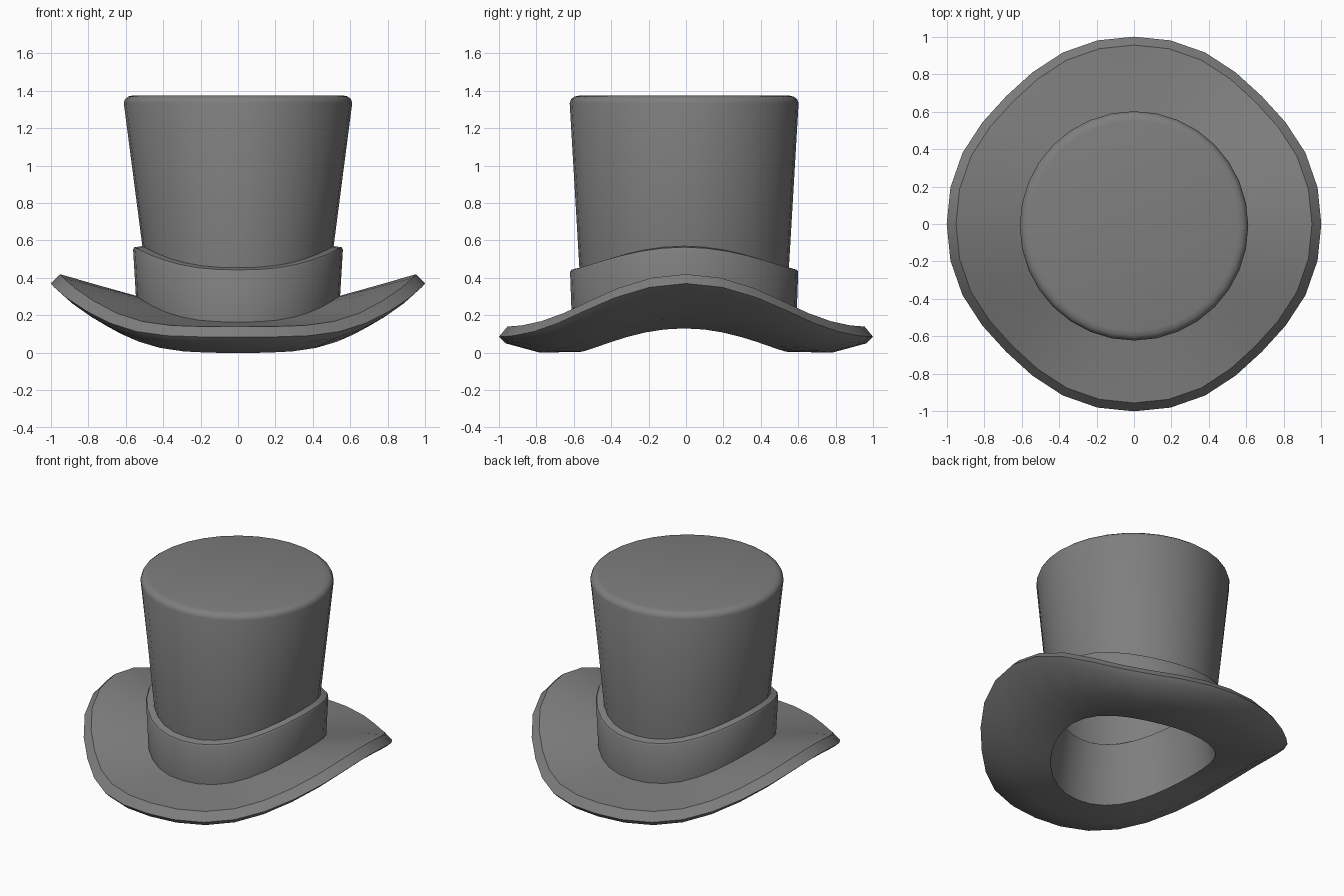
import bpy, bmesh
from math import sin, cos, pi

if "Cube" in bpy.data.objects:
    bpy.data.objects.remove(bpy.data.objects["Cube"])

SEG = 32
felt = bpy.data.materials.new("dark_felt")
felt.diffuse_color = (0.21, 0.21, 0.21, 1)
felt.use_nodes = True
felt.node_tree.nodes["Principled BSDF"].inputs["Base Color"].default_value = felt.diffuse_color


def ring(bm, rx, ry, z_front, z_side, power=2.0, cy=0.0, square=0.0):
    """Oval ring whose height rises from the front/back to the sides."""
    verts = []
    for i in range(SEG):
        a = 2 * pi * i / SEG
        k = 1 - square * sin(2 * a) ** 4
        z = z_front + (z_side - z_front) * abs(cos(a)) ** power
        verts.append(bm.verts.new((rx * k * cos(a), cy + ry * k * sin(a), z)))
    return verts


def loft(name, rings, cap=False):
    bm = bmesh.new()
    loops = [ring(bm, *r) for r in rings]
    for lo, hi in zip(loops, loops[1:]):
        for i in range(SEG):
            j = (i + 1) % SEG
            bm.faces.new((lo[i], lo[j], hi[j], hi[i]))
    if cap:
        bm.faces.new(loops[-1])
    mesh = bpy.data.meshes.new(name)
    bm.to_mesh(mesh)
    bm.free()
    mesh.materials.append(felt)
    ob = bpy.data.objects.new(name, mesh)
    bpy.context.collection.objects.link(ob)
    bpy.ops.object.select_all(action='DESELECT')
    ob.select_set(True)
    bpy.context.view_layer.objects.active = ob
    bpy.ops.object.shade_smooth_by_angle(angle=0.65)
    return ob


# Curled brim: inner lining, underside, rolled rim, then top back to the band
loft("brim", [
    (0.45, 0.50, 0.42, 0.53, 2.4, -0.01),
    (0.50, 0.55, 0.005, 0.13, 2.5, -0.01),
    (0.76, 0.78, 0.0, 0.185, 3.3, 0, 0.02),
    (0.965, 0.965, 0.05, 0.34, 3.9, 0, 0.035),
    (1.00, 1.00, 0.085, 0.37, 3.9, 0, 0.035),
    (0.95, 0.955, 0.14, 0.42, 3.9, 0, 0.035),
    (0.76, 0.79, 0.15, 0.365, 3.4, 0, 0.02),
    (0.545, 0.60, 0.165, 0.305, 2.8, -0.01),
])

# Hat band with a dipping top edge
loft("band", [
    (0.545, 0.60, 0.16, 0.30, 2.8, -0.01),
    (0.56, 0.61, 0.432, 0.552, 2.5, -0.01),
    (0.553, 0.603, 0.443, 0.564, 2.5, -0.01),
    (0.51, 0.56, 0.455, 0.57, 2.5, -0.01),
])

# Flared crown with a rounded top edge
loft("crown", [
    (0.51, 0.56, 0.45, 0.565, 2.5, -0.01),
    (0.61, 0.612, 1.335, 1.335, 2.0, -0.01),
    (0.602, 0.604, 1.356, 1.356, 2.0, -0.01),
    (0.585, 0.587, 1.369, 1.369, 2.0, -0.01),
    (0.56, 0.56, 1.375, 1.375, 2.0, -0.01),
], cap=True)
